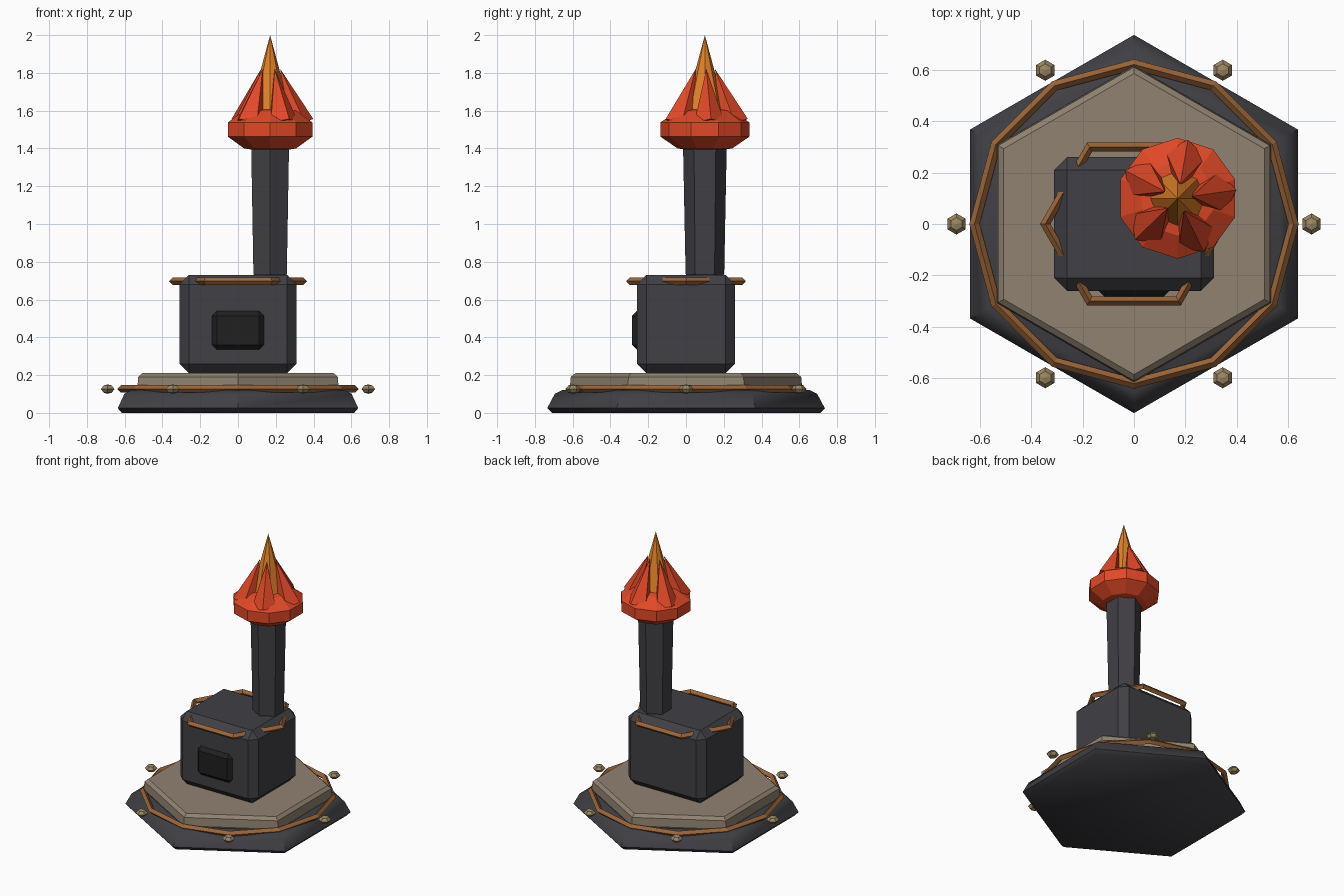
import bpy, bmesh, math
from mathutils import Vector, Matrix

cube = bpy.data.objects.get("Cube")
if cube:
    bpy.data.objects.remove(cube, do_unlink=True)


def material(name, rgb):
    m = bpy.data.materials.new(name)
    m.use_nodes = True
    m.diffuse_color = (*rgb, 1)
    m.node_tree.nodes["Principled BSDF"].inputs["Base Color"].default_value = (*rgb, 1)
    return m


iron = material("dark iron", (0.052, 0.050, 0.058))
soot = material("soot black", (0.014, 0.014, 0.014))
stone = material("warm stone", (0.28, 0.225, 0.165))
copper = material("copper", (0.33, 0.13, 0.04))
brass = material("brass", (0.33, 0.24, 0.12))
red = material("flame red", (0.75, 0.065, 0.02))
orange = material("flame orange", (0.75, 0.22, 0.02))


def finish(bm, name, mat, matrix):
    bmesh.ops.recalc_face_normals(bm, faces=bm.faces)
    me = bpy.data.meshes.new(name)
    bm.to_mesh(me)
    bm.free()
    me.materials.append(mat)
    ob = bpy.data.objects.new(name, me)
    ob.matrix_world = matrix
    bpy.context.collection.objects.link(ob)
    return ob


def loft(name, mat, sides, profile, loc=(0, 0, 0), start=0, matrix=None):
    """Stack of regular polygons given as (radius, height); radius 0 is a point."""
    bm = bmesh.new()
    rings = []
    for r, z in profile:
        if r == 0:
            rings.append([bm.verts.new((0, 0, z))])
            continue
        angles = [math.radians(start) + math.tau * i / sides for i in range(sides)]
        rings.append([bm.verts.new((r * math.cos(a), r * math.sin(a), z)) for a in angles])
    for low, high in zip(rings, rings[1:]):
        for i in range(sides):
            j = (i + 1) % sides
            quad = [low[i % len(low)], low[j % len(low)], high[j % len(high)], high[i % len(high)]]
            bm.faces.new(list(dict.fromkeys(quad)))
    for ring in (rings[0], rings[-1]):
        if len(ring) > 1:
            bm.faces.new(ring)
    return finish(bm, name, mat, matrix or Matrix.Translation(loc))


def chamfered_box(name, mat, size, loc, width):
    bm = bmesh.new()
    bmesh.ops.create_cube(bm, size=1, matrix=Matrix.Diagonal((*size, 1)))
    bmesh.ops.bevel(bm, geom=bm.edges[:], offset=width, segments=1, affect='EDGES')
    return finish(bm, name, mat, Matrix.Translation(loc))


def band(name, sides, radius, thick, z):
    """Polygonal hoop with a diamond cross-section."""
    bm = bmesh.new()
    section = [(thick, 0), (0, thick), (-thick, 0), (0, -thick)]
    rings = []
    for i in range(sides):
        a = math.tau * i / sides
        rings.append([bm.verts.new(((radius + u) * math.cos(a), (radius + u) * math.sin(a), w))
                      for u, w in section])
    for i, ring in enumerate(rings):
        nxt = rings[(i + 1) % sides]
        for k in range(4):
            m = (k + 1) % 4
            bm.faces.new((ring[k], nxt[k], nxt[m], ring[m]))
    return finish(bm, name, copper, Matrix.Translation((0, 0, z)))


# Hexagonal plinth: dark base, stone slab, copper hoop
base = loft("base", iron, 6, [(0.71, 0), (0.735, 0.025), (0.695, 0.1), (0.655, 0.12)], start=30)
bpy.context.view_layer.objects.active = base
base.select_set(True)
bpy.ops.object.shade_smooth_by_angle(angle=math.radians(50))
base.select_set(False)
loft("stone_slab", stone, 6, [(0.6, 0.11), (0.615, 0.135), (0.61, 0.19), (0.585, 0.21)], start=30)
band("base_band", 12, 0.62, 0.02, 0.127)

# Studs around the plinth
for i in range(6):
    a = math.radians(60 * i)
    loft(f"stud_{i + 1}", brass, 6,
         [(0, -0.025), (0.025, -0.019), (0.041, 0), (0.025, 0.019), (0, 0.025)],
         (0.69 * math.cos(a), 0.69 * math.sin(a), 0.126), start=30)

# Furnace body with door and copper hoop
chamfered_box("furnace_body", iron, (0.62, 0.52, 0.52), (0, 0, 0.47), 0.05)
chamfered_box("furnace_door", soot, (0.28, 0.08, 0.21), (0, -0.245, 0.437), 0.028)
band("furnace_band", 6, 0.345, 0.02, 0.697)

# Chimney widening upward
cx, cy = 0.17, 0.1
loft("chimney", iron, 6, [(0.09, 0.72), (0.102, 0.735), (0.116, 1.43)], (cx, cy, 0), start=30)

# Flame: faceted bowl, leaning tongues and tall core
r, h = 0.247, 0.123
bowl = [(r * math.sin(t), -h * math.cos(t)) for t in (math.pi * k / 5 for k in range(1, 5))]
loft("flame_bowl", red, 10, [(0, -h)] + bowl + [(0, h)], (cx, cy, 1.5), start=18)
loft("flame_core", orange, 8, [(0.14, 1.48), (0, 2.0)], (cx, cy, 0))
for i in range(5):
    a = math.radians(8 + 72 * i)
    out = Vector((math.cos(a), math.sin(a), 0))
    foot = Vector((cx, cy, 1.53)) + out * 0.15
    tip = Vector((cx, cy, 1.82)) + out * 0.055
    lean = math.atan2(0.095, 0.29)
    turn = Matrix.Rotation(a, 4, 'Z') @ Matrix.Rotation(-lean, 4, 'Y')
    loft(f"flame_tongue_{i + 1}", red, 5, [(0.085, 0), (0, (tip - foot).length)],
         matrix=Matrix.Translation(foot) @ turn)
